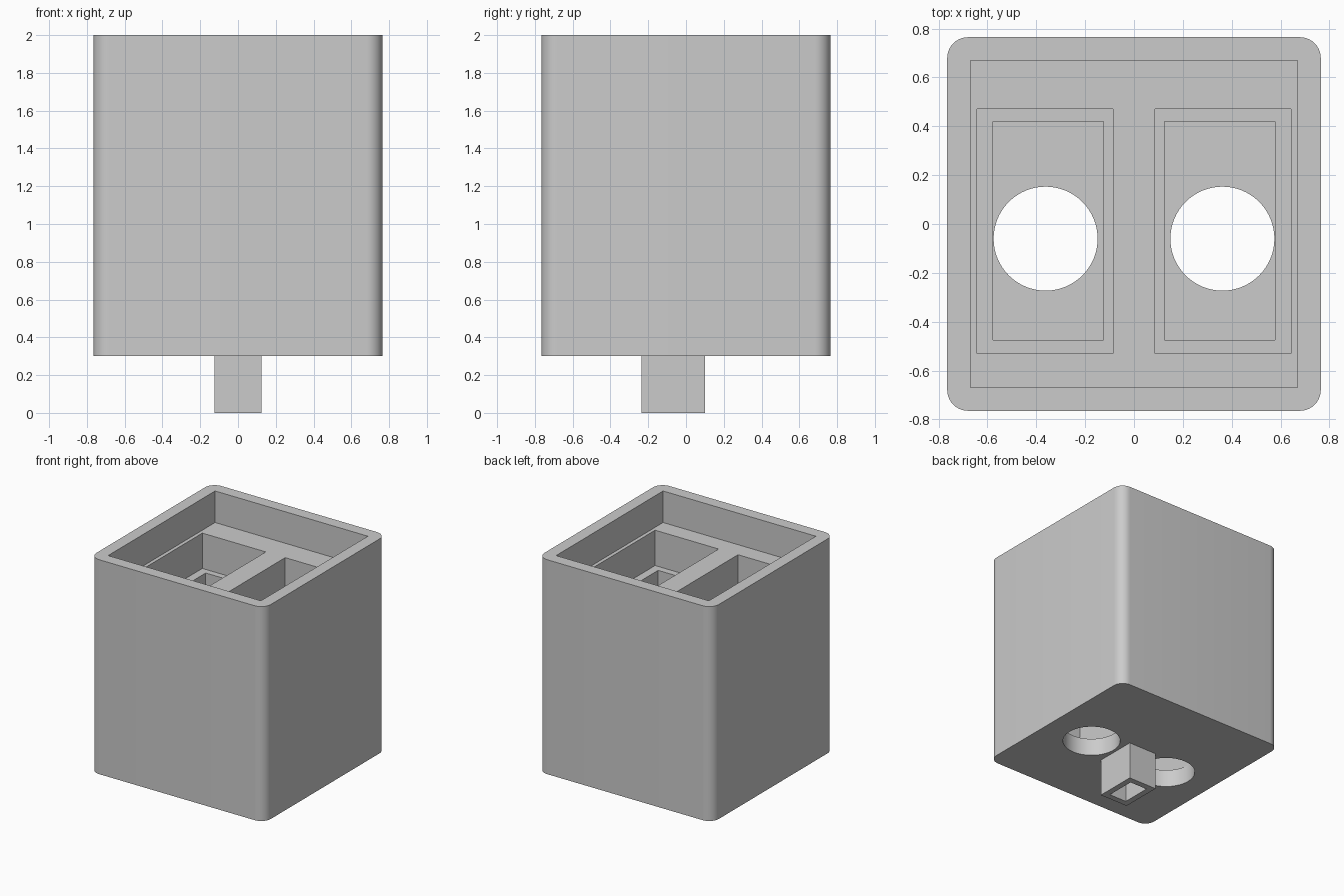
import bpy, bmesh
from mathutils import Matrix

default = bpy.data.objects.get("Cube")
if default:
    bpy.data.objects.remove(default, do_unlink=True)

# Single plain colour
grey = bpy.data.materials.new("light_grey")
grey.use_nodes = True
colour = (0.6, 0.6, 0.6, 1)
grey.diffuse_color = colour
grey.node_tree.nodes["Principled BSDF"].inputs["Base Color"].default_value = colour


def finish(name, bm):
    mesh = bpy.data.meshes.new(name)
    bm.to_mesh(mesh)
    bm.free()
    mesh.materials.append(grey)
    ob = bpy.data.objects.new(name, mesh)
    bpy.context.collection.objects.link(ob)
    return ob


def block(name, x, y, z, radius=0):
    """Box from (min, max) ranges, with optional rounded upright edges."""
    bm = bmesh.new()
    bmesh.ops.create_cube(bm, size=1)
    ranges = (x, y, z)
    for v in bm.verts:
        v.co = [(a + b) / 2 + c * (b - a) for (a, b), c in zip(ranges, v.co)]
    if radius:
        upright = [e for e in bm.edges
                   if abs(e.verts[0].co.z - e.verts[1].co.z) > 0.1]
        bmesh.ops.bevel(bm, geom=upright, offset=radius, segments=10,
                        profile=0.5, affect='EDGES')
    return finish(name, bm)


def cylinder(name, x, y, z, r):
    bm = bmesh.new()
    bmesh.ops.create_cone(bm, cap_ends=True, segments=64, radius1=r, radius2=r,
                          depth=z[1] - z[0],
                          matrix=Matrix.Translation((x, y, sum(z) / 2)))
    return finish(name, bm)


def cut(target, cutter):
    cutter.hide_render = True
    mod = target.modifiers.new("cut", 'BOOLEAN')
    mod.operation = 'DIFFERENCE'
    mod.solver = 'EXACT'
    mod.object = cutter
    bpy.context.view_layer.objects.active = target
    bpy.ops.object.modifier_apply(modifier=mod.name)
    bpy.data.objects.remove(cutter, do_unlink=True)


def mirrored(a, b, side):
    return tuple(sorted((a * side, b * side)))


# Housing with a shallow open recess at the top
half = 0.765
housing = block("housing", (-half, half), (-half, half), (0.3, 2), 0.085)
cut(housing, block("recess_cutter", (-0.67, 0.67), (-0.67, 0.67), (1.75, 2.2)))

# Twin stepped shafts, each ending in a round hole through the base
for side in (-1, 1):
    cut(housing, block("ledge_cutter", mirrored(0.085, 0.642, side),
                       (-0.53, 0.47), (1.47, 1.9)))
    cut(housing, block("shaft_cutter", mirrored(0.125, 0.577, side),
                       (-0.475, 0.42), (0.44, 1.6)))
    cut(housing, cylinder("hole_cutter", 0.362 * side, -0.06, (0.1, 0.6), 0.213))

# Hollow rectangular stem under the base
stem = block("stem", (-0.125, 0.125), (-0.235, 0.1), (0, 0.3))
cut(stem, block("socket_cutter", (-0.077, 0.077), (-0.187, 0.052), (-0.1, 0.4)))

# Smooth curves, keep the edges crisp
bpy.ops.object.select_all(action='DESELECT')
for ob in (housing, stem):
    ob.select_set(True)
bpy.context.view_layer.objects.active = housing
bpy.ops.object.shade_smooth_by_angle(angle=0.52)
